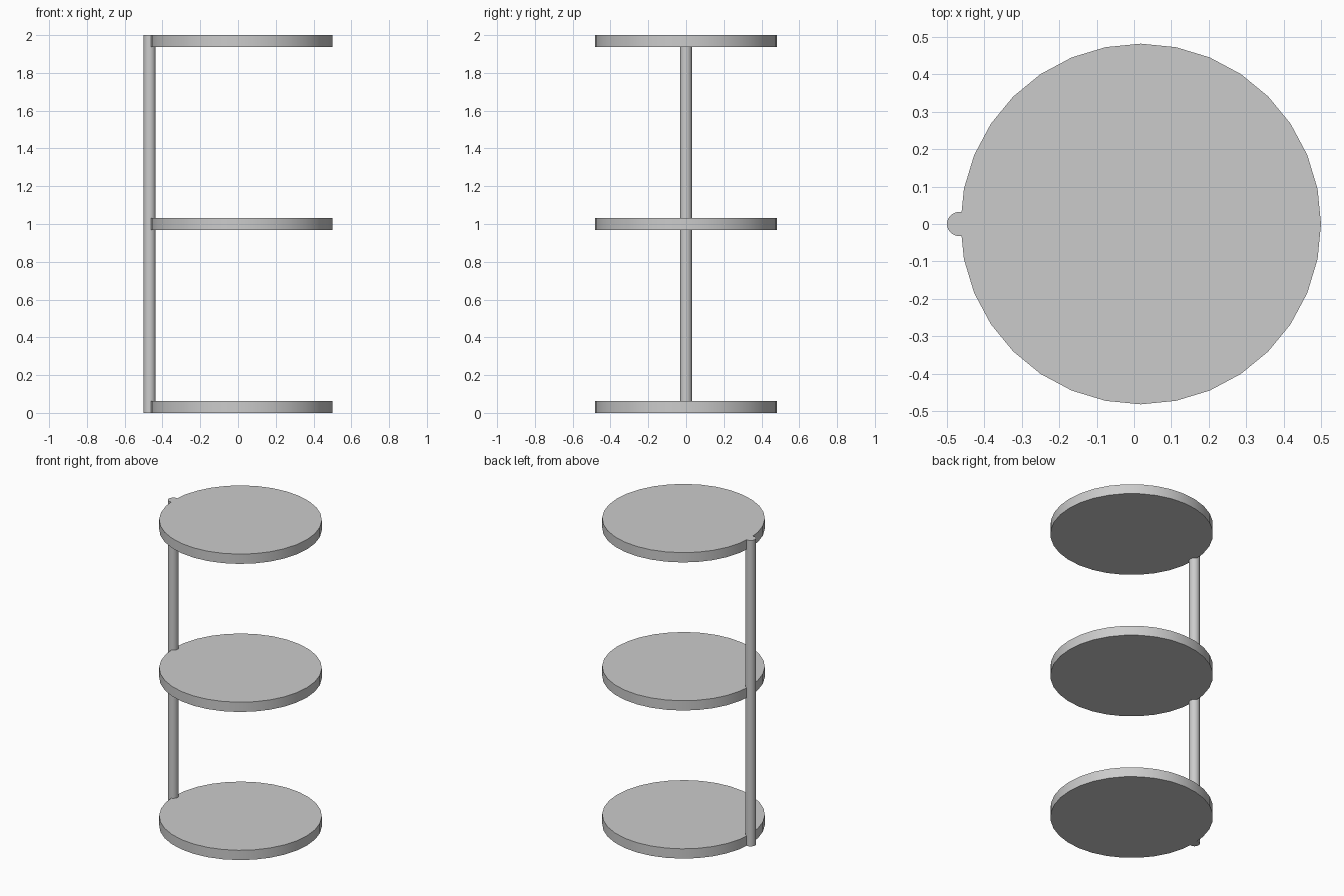
import bpy

cube = bpy.data.objects.get("Cube")
if cube:
    bpy.data.objects.remove(cube, do_unlink=True)

# Single grey material
GREY = (0.6, 0.6, 0.6, 1.0)
grey = bpy.data.materials.new("light_grey")
grey.use_nodes = True
grey.diffuse_color = GREY
grey.node_tree.nodes["Principled BSDF"].inputs["Base Color"].default_value = GREY


def cylinder(name, radius, height, x, z_mid):
    bpy.ops.mesh.primitive_cylinder_add(
        vertices=32, radius=radius, depth=height, location=(x, 0, z_mid))
    obj = bpy.context.object
    obj.name = name
    obj.data.materials.append(grey)
    bpy.ops.object.shade_smooth_by_angle()
    return obj


HEIGHT = 2.0
THICK = 0.064
SHELF_R = 0.482
POLE_R = 0.032

# Three round shelves, flush with the pole ends at top and bottom
levels = {
    "bottom_shelf": THICK / 2,
    "middle_shelf": HEIGHT / 2,
    "top_shelf": HEIGHT - THICK / 2,
}
for name, z in levels.items():
    cylinder(name, SHELF_R, THICK, 0.5 - SHELF_R, z)

# Upright pole set into the right edge of the shelves
cylinder("support_pole", POLE_R, HEIGHT, -0.5 + POLE_R, HEIGHT / 2)
